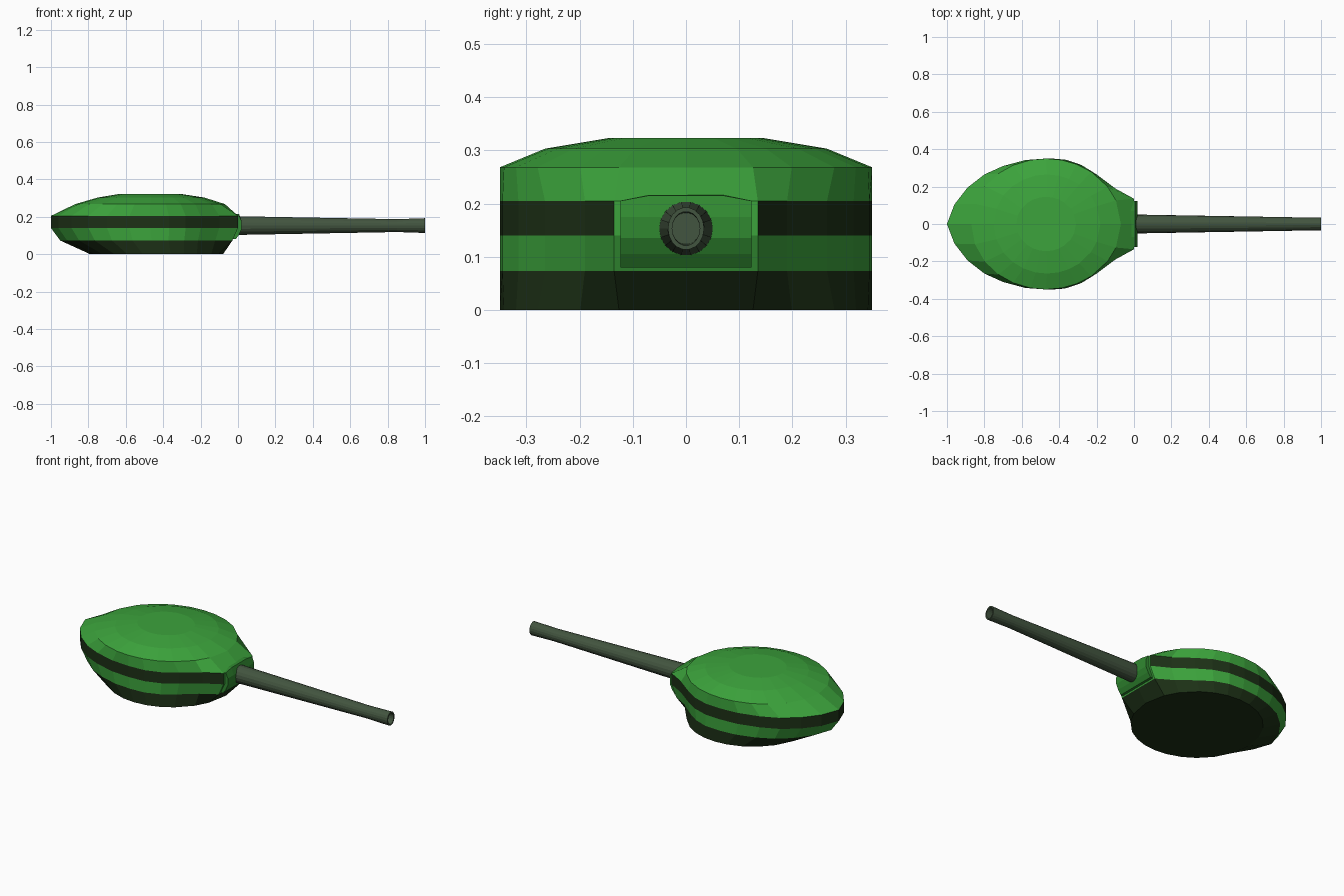
import bpy, bmesh, math

if "Cube" in bpy.data.objects:
    bpy.data.objects.remove(bpy.data.objects["Cube"])

def mat(name, r, g, b):
    m = bpy.data.materials.new(name)
    m.diffuse_color = (r, g, b, 1)
    m.use_nodes = True
    m.node_tree.nodes["Principled BSDF"].inputs["Base Color"].default_value = m.diffuse_color
    return m

green = mat("green", .045, .37, .045)
deep_green = mat("deep_green", .03, .25, .03)
dark = mat("dark_band", .012, .03, .008)
steel = mat("gun_steel", .055, .09, .05)

def loft(name, rings, mats, pick=lambda i, j: 0, caps=True):
    """Skin equal-length closed rings; pick(ring, side) gives the material slot."""
    bm = bmesh.new()
    vs = [[bm.verts.new(p) for p in r] for r in rings]
    n = len(rings[0])
    for i in range(len(vs) - 1):
        for j in range(n):
            k = (j + 1) % n
            f = bm.faces.new((vs[i][j], vs[i][k], vs[i + 1][k], vs[i + 1][j]))
            f.material_index = pick(i, j)
    if caps:
        bm.faces.new(vs[0][::-1]).material_index = pick(0, n // 2)
        bm.faces.new(vs[-1]).material_index = pick(len(vs) - 2, n // 2)
    bmesh.ops.recalc_face_normals(bm, faces=bm.faces)
    me = bpy.data.meshes.new(name)
    bm.to_mesh(me)
    bm.free()
    for m in mats:
        me.materials.append(m)
    ob = bpy.data.objects.new(name, me)
    bpy.context.collection.objects.link(ob)
    return ob

# Plan outline of the turret: flat nose, flared cheeks, round rear
half = [(0, .135), (-.1, .19), (-.2, .265), (-.28, .315), (-.37, .345), (-.47, .35),
        (-.58, .342), (-.7, .31), (-.8, .265), (-.89, .195), (-.96, .105)]
plan = [(0, 0)] + half + [(-1, 0)] + [(x, -y) for x, y in reversed(half)]

def egg(x0, x1, z):
    return [(x1 + x * (x1 - x0), y, z) for x, y in plan]

def oval(x0, x1, ry, z):
    cx, rx = (x0 + x1) / 2, (x1 - x0) / 2
    pts = []
    for x, y in plan:
        dx = x + .47
        a = math.atan2(y / .35, dx / (.47 if dx > 0 else .53))
        pts.append((cx + rx * math.cos(a), ry * math.sin(a), z))
    return pts

# Turret shell with painted bands; the nose panel stays green
rings = [oval(-.79, -.08, .35, 0), egg(-.95, -.03, .073), egg(-1, 0, .14),
         egg(-1, 0, .205), oval(-.87, -.07, .35, .268),
         oval(-.75, -.18, .265, .303), oval(-.63, -.31, .145, .323)]
last = len(plan) - 1
loft("turret_shell", rings, [green, dark],
     lambda i, j: 1 if i == 0 or (i == 2 and j not in (0, last)) else 0)

# Mantlet: rounded block across the nose, slightly humped on top
prof = [(-.06, .08), (-.012, .08), (.006, .105), (.02, .135), (.02, .175), (.006, .205), (-.06, .21)]
rows = []
for y, hump in ((-.123, 0), (-.07, .01), (.07, .01), (.123, 0)):
    rows.append([(x, y, z + (hump if z > .2 else 0)) for x, z in prof])
loft("gun_mantlet", rows, [deep_green])

# Barrel: tapered tube with a slightly flared, hollow muzzle
def section(x, ry, rz, n=18):
    return [(x, ry * math.cos(2 * math.pi * k / n), .153 + rz * math.sin(2 * math.pi * k / n))
            for k in range(n)]

barrel = loft("gun_barrel", [section(-.02, .051, .051), section(.85, .036, .035),
                             section(1, .034, .04), section(1, .026, .032),
                             section(.94, .026, .030)], [steel])
for p in barrel.data.polygons:
    p.use_smooth = False
